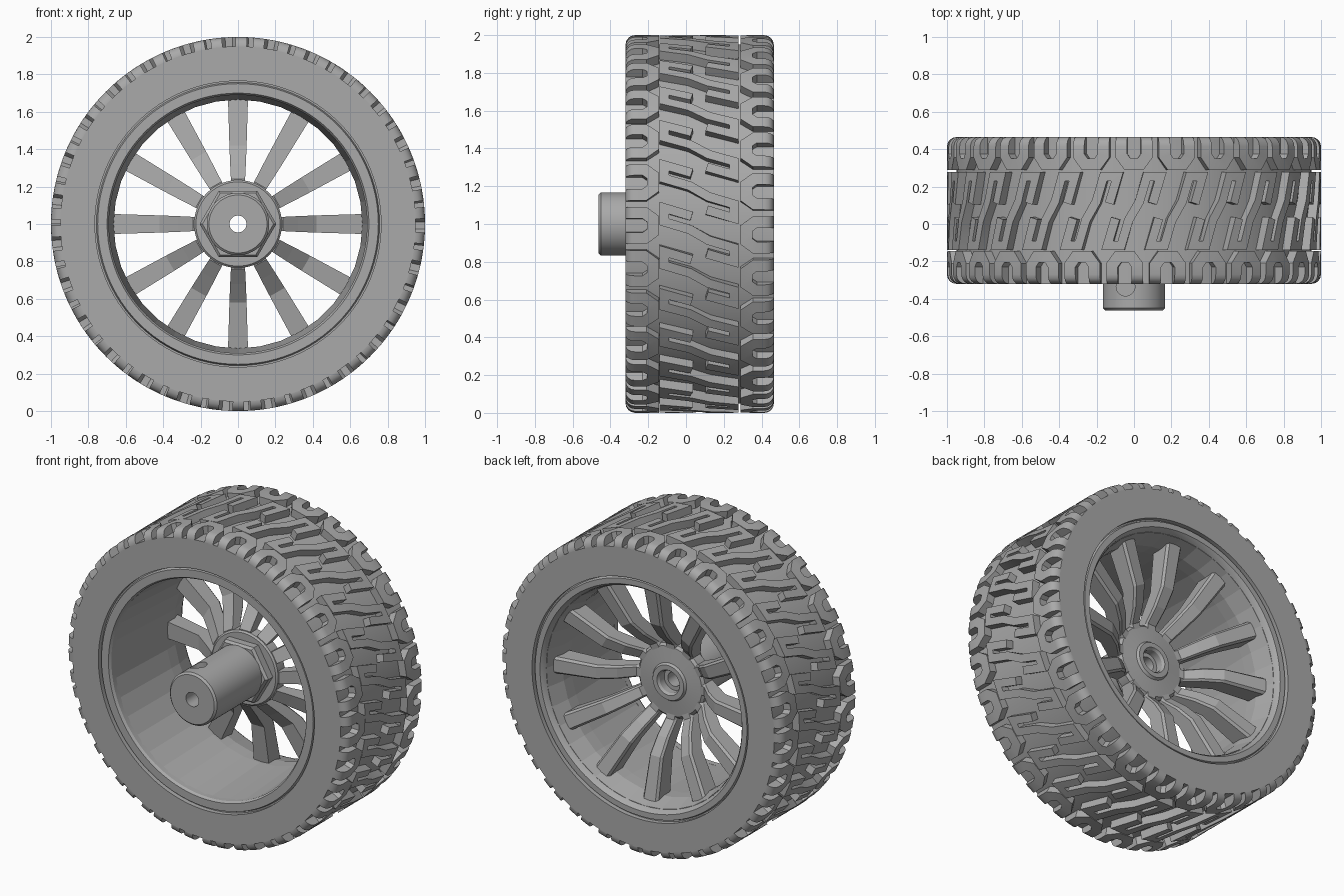
import bpy, bmesh, math
from mathutils import Vector

cube = bpy.data.objects.get("Cube")
if cube:
    bpy.data.objects.remove(cube, do_unlink=True)

grey = bpy.data.materials.new("plain_grey")
grey.use_nodes = True
grey.diffuse_color = (0.4, 0.4, 0.4, 1)
grey.node_tree.nodes["Principled BSDF"].inputs["Base Color"].default_value = (0.4, 0.4, 0.4, 1)

FRONT, BACK, MID = -0.32, 0.465, 0.07
BASE, SHOULDER = 0.95, 0.05
REPEATS = 27
PITCH = math.tau / REPEATS


def polar(angle, r, y):
    """Point on the wheel, with the angle measured from the top towards +x."""
    return Vector((r * math.sin(angle), y, 1 + r * math.cos(angle)))


def finish(name, bm, smooth=True):
    bmesh.ops.recalc_face_normals(bm, faces=bm.faces)
    mesh = bpy.data.meshes.new(name)
    bm.to_mesh(mesh)
    bm.free()
    mesh.materials.append(grey)
    obj = bpy.data.objects.new(name, mesh)
    bpy.context.collection.objects.link(obj)
    bpy.ops.object.select_all(action='DESELECT')
    obj.select_set(True)
    bpy.context.view_layer.objects.active = obj
    if smooth:
        bpy.ops.object.shade_smooth_by_angle(angle=math.radians(30))
    return obj


def skin(bm, rings, closed):
    """Join rings of points with quads; open runs get end caps."""
    rows = [[bm.verts.new(p) for p in ring] for ring in rings]
    n = len(rows[0])
    pairs = list(zip(rows, rows[1:]))
    if closed:
        pairs.append((rows[-1], rows[0]))
    for a, b in pairs:
        for i in range(n):
            j = (i + 1) % n
            bm.faces.new((a[i], a[j], b[j], b[i]))
    if not closed:
        bm.faces.new(rows[0])
        bm.faces.new(rows[-1])


def lathe(name, profile, segments=96, smooth=True, turn=0):
    bm = bmesh.new()
    skin(bm, [[polar(turn + math.tau * k / segments, r, y) for r, y in profile]
              for k in range(segments)], True)
    return finish(name, bm, smooth)


def crown(y):
    """Outer tread radius, rounded over at both shoulders."""
    inset = max(0, SHOULDER - min(y - FRONT, BACK - y))
    return BASE + math.sqrt(max(0, SHOULDER ** 2 - inset ** 2))


def ribbon(bm, path, width, turn):
    """Raised strip wrapped on the tyre, following a mitred (arc, y) path."""
    pts = [Vector(p) for p in path]
    dirs = [(b - a).normalized() for a, b in zip(pts, pts[1:])]
    rings = []
    for i, p in enumerate(pts):
        d0, d1 = dirs[max(i - 1, 0)], dirs[min(i, len(dirs) - 1)]
        n0, n1 = Vector((-d0.y, d0.x)), Vector((-d1.y, d1.x))
        miter = (n0 + n1) * (width / 2 / (1 + n0.dot(n1)))
        l, r = p + miter, p - miter
        rings.append([polar(turn + q.x, rad, q.y) for q, rad in
                      ((l, BASE - 0.01), (l, crown(l.y)), (r, crown(r.y)), (r, BASE - 0.01))])
    skin(bm, rings, False)


# Tyre carcass
lathe("tyre", [(0.765, FRONT), (BASE, FRONT), (BASE, BACK), (0.765, BACK)], 128)

# Central tread: folded S strips, symmetric about the middle of the tyre
half = [(0.014, 0.05), (0.014, 0.185), (0.088, 0.185), (0.088, 0.04)]
s_path = [(-x, MID - y) for x, y in reversed(half)] + [(x, MID + y) for x, y in half]
bm = bmesh.new()
for k in range(REPEATS):
    ribbon(bm, [(x + 0.3 * (y - MID), y) for x, y in s_path], 0.048, k * PITCH)
finish("centre_tread", bm)

# Shoulder tread: U strips open towards each sidewall
leg = [0, 0.004, 0.015, 0.03, SHOULDER, 0.1]
for name, edge, sign, shift in (("back_tread", BACK, -1, 0), ("front_tread", FRONT, 1, -0.05)):
    side = [(0.068, edge + sign * d) for d in leg] + [(0.035, edge + sign * 0.145)]
    path = [(-x, y) for x, y in side] + side[::-1]
    bm = bmesh.new()
    for k in range(REPEATS):
        ribbon(bm, path, 0.062, k * PITCH + shift)
    finish(name, bm)

# Rim: two round lips and a faceted barrel between them
lathe("front_lip", [(0.78, -0.29), (0.757, -0.29), (0.75, -0.31), (0.7, -0.31),
                    (0.69, -0.295), (0.69, -0.26), (0.78, -0.26)])
lathe("back_lip", [(0.78, 0.435), (0.757, 0.435), (0.75, 0.455), (0.715, 0.455),
                   (0.7, 0.435), (0.69, 0.4), (0.78, 0.4)])
lathe("barrel", [(0.77, -0.28), (0.693, -0.28), (0.665, 0.22), (0.665, 0.3),
                 (0.695, 0.42), (0.77, 0.42)], 36, False)

# Spokes: rows of radius, front y, back y, half width
rows = [(0.16, 0.07, 0.15, 0.034), (0.24, 0.07, 0.16, 0.038),
        (0.32, 0.13, 0.24, 0.042), (0.42, 0.2, 0.31, 0.046), (0.69, 0.24, 0.37, 0.054)]
bm = bmesh.new()
for k in range(12):
    a = math.tau * k / 12
    side = Vector((math.cos(a), 0, -math.sin(a)))
    skin(bm, [[polar(a, r, y) + side * x for x, y in
               ((-w, f), (w, f), (w, b - 0.015), (w * 0.75, b), (-w * 0.75, b), (-w, b - 0.015))]
              for r, f, b, w in rows], False)
finish("spokes", bm, False)

# Hub disc with a recessed back, hexagonal nut and hollow shaft
lathe("hub", [(0.045, 0.06), (0.225, 0.06), (0.235, 0.07), (0.235, 0.14), (0.22, 0.155),
              (0.12, 0.165), (0.11, 0.18), (0.08, 0.18), (0.07, 0.165), (0.07, 0.12), (0.045, 0.12)])
lathe("hex_nut", [(0.14, 0.0), (0.19, 0.0), (0.205, 0.015), (0.205, 0.08), (0.14, 0.08)],
      6, False, math.pi / 6 + math.pi / 3)
shaft = lathe("shaft", [(0.045, -0.462), (0.155, -0.462), (0.167, -0.45),
                        (0.167, 0.07), (0.045, 0.07)], 64)

# Set screw hole drilled into the top of the shaft
bpy.ops.mesh.primitive_cylinder_add(radius=0.05, depth=0.3, vertices=32, location=(-0.045, -0.335, 1.2))
drill = bpy.context.object
drill.name = "screw_hole_cutter"
drill.hide_render = True
drill.data.materials.append(grey)
cut = shaft.modifiers.new("screw_hole", 'BOOLEAN')
cut.operation = 'DIFFERENCE'
cut.object = drill
bpy.context.view_layer.objects.active = shaft
bpy.ops.object.modifier_apply(modifier=cut.name)
bpy.data.objects.remove(drill, do_unlink=True)
